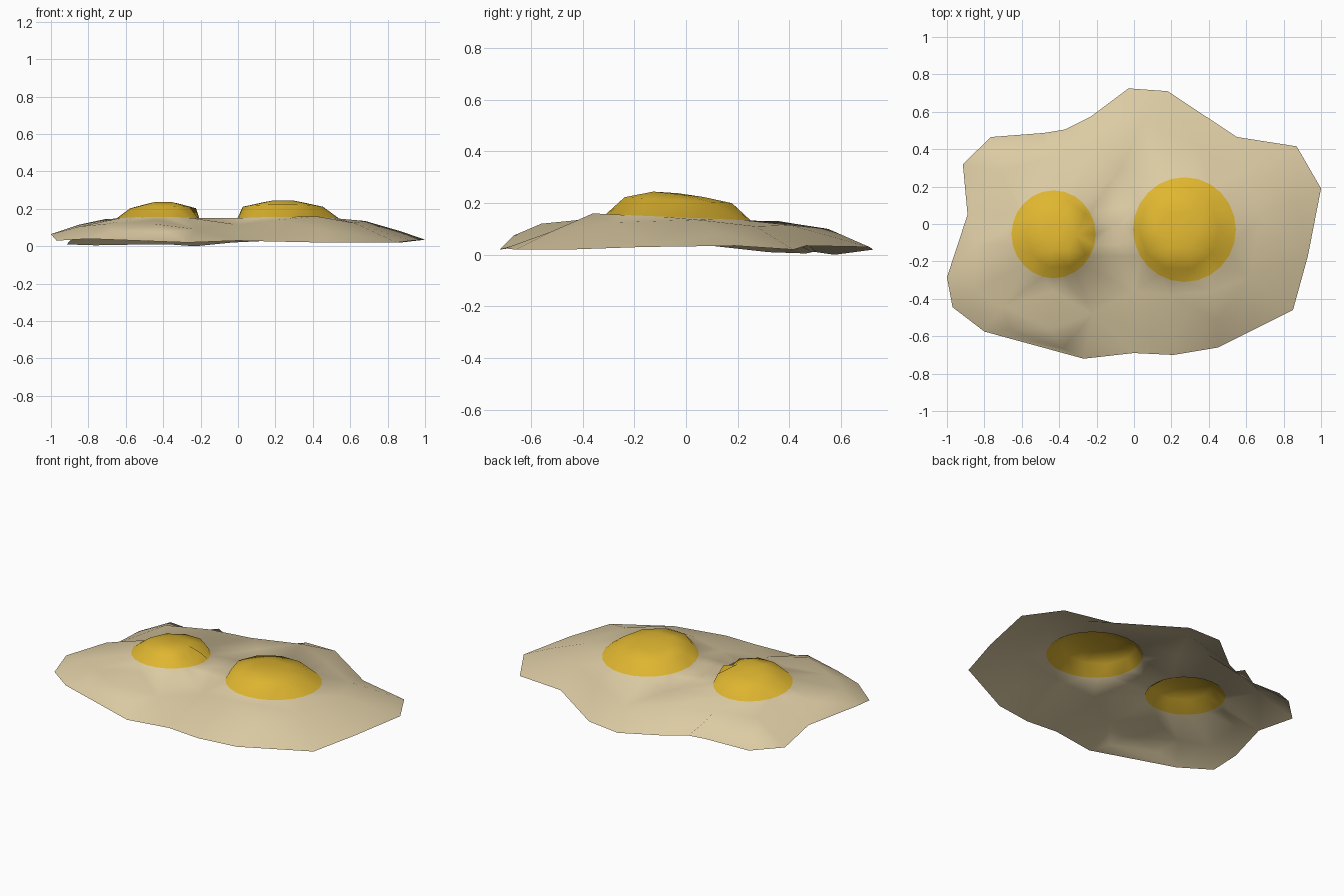
import bpy, math
from mathutils import Vector
from mathutils.geometry import delaunay_2d_cdt

if "Cube" in bpy.data.objects:
    bpy.data.objects.remove(bpy.data.objects["Cube"])


def material(name, rgb):
    m = bpy.data.materials.new(name)
    m.diffuse_color = (*rgb, 1)
    m.use_nodes = True
    m.node_tree.nodes["Principled BSDF"].inputs["Base Color"].default_value = m.diffuse_color
    return m


# wavy rim of the egg white (x, y, z)
rim = [(-.03, .725, .02), (.18, .71, .03), (.55, .465, .035), (.87, .415, .02),
       (1.0, .19, .035), (.93, -.17, .03), (.85, -.46, .02), (.45, -.66, .02),
       (.21, -.70, .025), (0, -.69, .03), (-.27, -.72, .02), (-.80, -.575, .04),
       (-.97, -.445, .03), (-1.0, -.285, .065), (-.89, .05, .04), (-.915, .32, .01),
       (-.765, .465, .005), (-.48, .487, .01), (-.37, .505, .01), (-.23, .575, 0)]

# humps and hollows of the egg white
humps = [(.68, .05, .135), (.87, .12, .08), (.62, -.28, .125), (.42, -.36, .16),
         (.2, -.38, .14), (.0, -.36, .115), (0, -.55, .07), (.45, -.52, .09),
         (.6, .27, .11), (.35, .4, .115), (.05, .55, .10), (-.07, .3, .13),
         (-.09, 0, .125), (-.2, .42, .12), (-.45, .36, .13), (-.7, .28, .12),
         (-.75, .4, .08), (-.45, .45, .10), (-.71, -.05, .145), (-.85, -.1, .115),
         (-.85, -.35, .105), (-.7, -.44, .12), (-.45, -.56, .12), (-.38, -.665, .075),
         (-.22, -.48, .09), (-.43, -.36, .14), (-.66, -.57, .085)]

# yolks: centre x, centre y, radius x, radius y, shift of the dome, top height
yolks = [(-.43, -.055, .225, .235, .03, .23), (.27, -.03, .275, .28, -.03, .238)]

points = rim + humps
edges = []


def ring(cx, cy, rx, ry, n, z):
    return [(cx + rx * math.cos(a), cy + ry * math.sin(a), z - .012 * math.sin(a))
            for a in (2 * math.pi * i / n for i in range(n))]


for cx, cy, rx, ry, shift, top in yolks:
    start = len(points)
    points += ring(cx, cy, rx, ry, 24, .145)
    edges += [(start + i, start + (i + 1) % 24) for i in range(24)]
    points += ring(cx + shift, cy, rx * .78, ry * .78, 10, top - .027)
    points += ring(cx + shift, cy, rx * .4, ry * .4, 6, top - .004)
    points.append((cx + shift, cy, top))

# one thin sheet triangulated through all the points
flat = [Vector(p[:2]) for p in points]
v2, _, faces, orig, _, _ = delaunay_2d_cdt(
    flat, edges, [list(range(len(rim)))[::-1]], 1, 1e-5)
verts = [(v.x, v.y, points[o[0]][2] if o else .1) for v, o in zip(v2, orig)]


def is_yolk(c):
    return any(((c.x - y[0]) / y[2]) ** 2 + ((c.y - y[1]) / y[3]) ** 2 < .99 for y in yolks)


mesh = bpy.data.meshes.new("fried_eggs")
mesh.from_pydata(verts, [], [list(f) for f in faces])
mesh.materials.append(material("egg white", (.72, .60, .37)))
mesh.materials.append(material("yolk yellow", (.74, .47, .03)))
for p in mesh.polygons:
    p.material_index = int(is_yolk(p.center))
    p.use_smooth = True
    if p.normal.z < 0:
        p.flip()
mesh.update()
obj = bpy.data.objects.new("fried_eggs", mesh)
bpy.context.collection.objects.link(obj)
